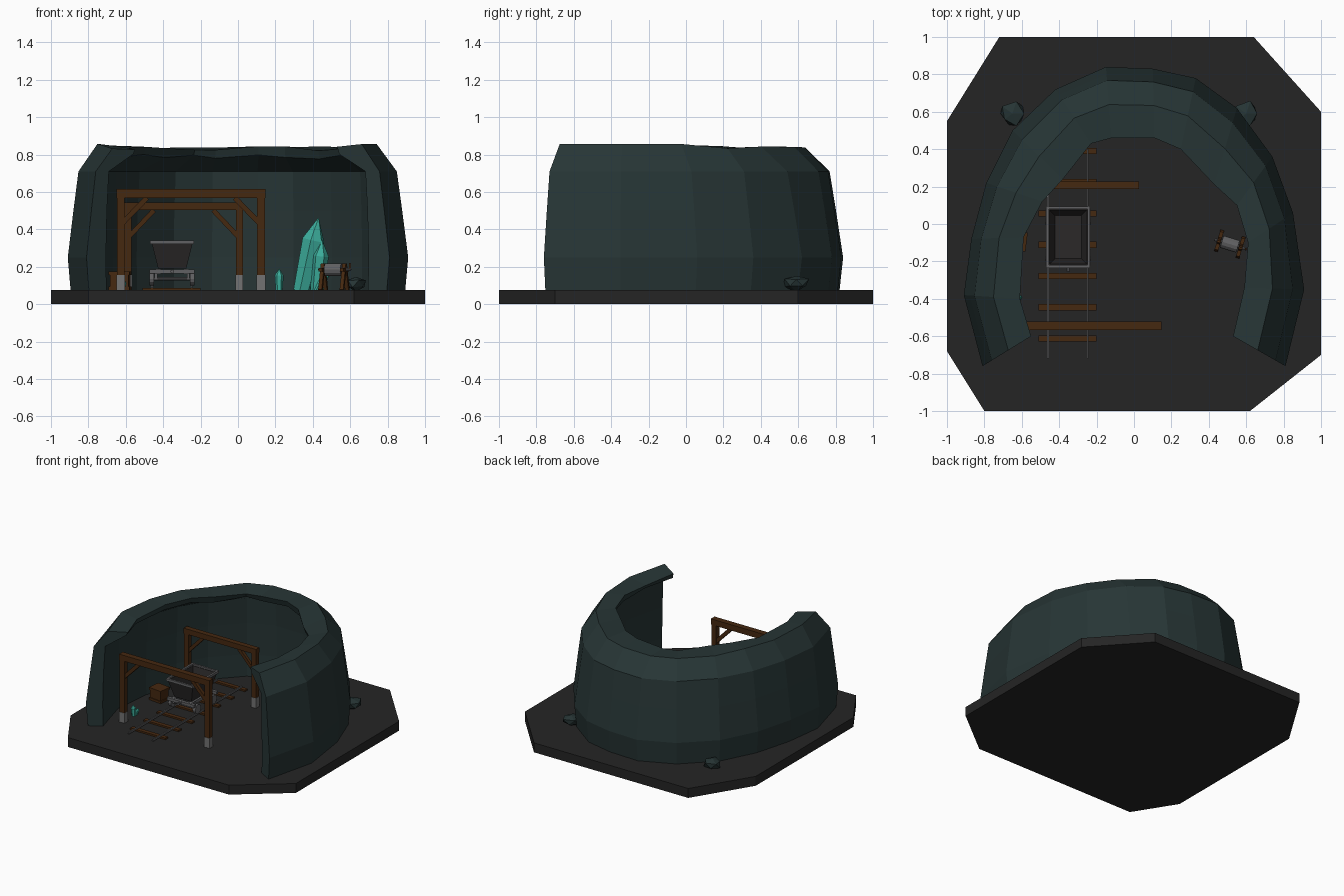
import bpy, bmesh, math, random
from mathutils import Vector, Matrix

random.seed(4)
cube = bpy.data.objects.get("Cube")
if cube:
    bpy.data.objects.remove(cube)


def material(name, r, g, b):
    m = bpy.data.materials.new(name)
    m.use_nodes = True
    m.diffuse_color = (r, g, b, 1)
    m.node_tree.nodes["Principled BSDF"].inputs["Base Color"].default_value = (r, g, b, 1)
    return m


GROUND = material("dark ground", .018, .018, .018)
ROCK = material("teal rock", .02, .036, .036)
WOOD = material("brown wood", .06, .021, .005)
METAL = material("grey metal", .12, .12, .125)
STONE = material("footing stone", .17, .17, .17)
IRON = material("dark iron", .024, .022, .022)
CRYSTAL = material("teal crystal", .045, .42, .33)
FLOOR = 0.075


def finish(name, bm, mat):
    bmesh.ops.recalc_face_normals(bm, faces=bm.faces)
    me = bpy.data.meshes.new(name)
    bm.to_mesh(me)
    bm.free()
    me.materials.append(mat)
    ob = bpy.data.objects.new(name, me)
    bpy.context.collection.objects.link(ob)
    return ob


def loft(name, rings, mat):
    """Skin closed rings of points and cap both ends."""
    bm = bmesh.new()
    vs = [[bm.verts.new(p) for p in ring] for ring in rings]
    n = len(vs[0])
    for a, b in zip(vs, vs[1:]):
        for i in range(n):
            j = (i + 1) % n
            bm.faces.new((a[i], a[j], b[j], b[i]))
    bm.faces.new(vs[0])
    bm.faces.new(vs[-1])
    return finish(name, bm, mat)


def box(name, center, size, mat, turn=0):
    bm = bmesh.new()
    bmesh.ops.create_cube(bm, size=1, matrix=Matrix.Diagonal((*size, 1)))
    ob = finish(name, bm, mat)
    ob.location = center
    ob.rotation_euler.z = turn
    return ob


def along(ob, a, b):
    ob.location = a
    ob.rotation_euler = (Vector(b) - Vector(a)).to_track_quat('Z', 'Y').to_euler()


def strut(name, a, b, w, mat):
    length = (Vector(b) - Vector(a)).length
    bm = bmesh.new()
    bmesh.ops.create_cube(bm, size=1, matrix=Matrix.Translation((0, 0, length / 2))
                          @ Matrix.Diagonal((w, w, length, 1)))
    along(finish(name, bm, mat), a, b)


def rod(name, a, b, r, mat, sides=10):
    length = (Vector(b) - Vector(a)).length
    bm = bmesh.new()
    bmesh.ops.create_cone(bm, cap_ends=True, segments=sides, radius1=r, radius2=r, depth=length,
                          matrix=Matrix.Translation((0, 0, length / 2)))
    along(finish(name, bm, mat), a, b)


def crystal(name, a, b, r):
    length = (Vector(b) - Vector(a)).length
    prof = [(.75, 0), (1, .7), (.04, 1)]
    rings = [[(r * k * math.cos(t * math.pi / 3), r * k * math.sin(t * math.pi / 3), h * length)
              for t in range(6)] for k, h in prof]
    along(loft(name, rings, CRYSTAL), a, b)


def boulder(name, center, size):
    bm = bmesh.new()
    bmesh.ops.create_icosphere(bm, subdivisions=1, radius=1)
    for v in bm.verts:
        v.co *= random.uniform(.8, 1.1)
    ob = finish(name, bm, ROCK)
    ob.location, ob.scale = center, size


# Ground slab
plan = [(-.72, 1), (.64, 1), (1, .6), (1, -.7), (.62, -1), (-.8, -1), (-1, -.68), (-1, .55)]
loft("ground_slab", [[(x, y, z) for x, y in plan] for z in (0, FLOOR)], GROUND)

# Horseshoe cave wall: widest outline and overhanging lip at each station
stations = [((-.81, -.76), (-.55, -.6)), ((-.91, -.38), (-.61, -.4)), ((-.87, -.08), (-.59, -.07)),
            ((-.79, .22), (-.49, .12)), ((-.65, .5), (-.38, .24)), ((-.42, .72), (-.23, .43)),
            ((-.15, .84), (-.12, .46)), ((.1, .83), (.11, .46)), ((.33, .78), (.25, .4)),
            ((.55, .62), (.43, .21)), ((.74, .36), (.55, .1)), ((.85, .06), (.61, -.1)),
            ((.91, -.35), (.59, -.34)), ((.81, -.76), (.53, -.6))]
# Cross-section: share of the way towards the lip, and height
section = [(.05, FLOOR), (0, .25), (.1, .5), (.19, .71), (.53, .845), (1, .83),
           (.96, .79), (.46, .71), (.42, .5), (.4, .25), (.41, FLOOR)]
rings = []
for outer, lip in stations:
    o, l = Vector(outer), Vector(lip)
    ring = []
    for t, z in section:
        p = o.lerp(l, t)
        loose = .015 if z > .75 else 0
        ring.append((p.x, p.y, z + random.uniform(-loose, loose)))
    rings.append(ring)
loft("cave_wall", rings, ROCK)

# Loose boulders
boulder("boulder_back_right", (-.65, .59, .1), (.07, .07, .045))
boulder("boulder_back_left", (.6, .59, .115), (.075, .075, .045))
boulder("boulder_inside", (.63, .08, .11), (.06, .06, .04))


# Timber supports
def support(label, left, right, y, top, w):
    box(label + "_beam", ((left + right) / 2, y, top - w / 2), (right - left, w, w), WOOD)
    for side, x, d in (("right", left + w / 2, 1), ("left", right - w / 2, -1)):
        box(f"{label}_post_{side}", (x, y, (top - w + FLOOR) / 2), (w * .9, w * .9, top - w - FLOOR), WOOD)
        box(f"{label}_foot_{side}", (x, y, FLOOR + .04), (w, w, .08), STONE)
        strut(f"{label}_brace_{side}", (x, y, top - .19), (x + d * .14, y, top - w), w * .6, WOOD)


support("front_support", -.65, .146, -.545, .615, .046)
support("rear_support", -.61, .028, .207, .545, .042)

# Track
for i in range(7):
    box(f"sleeper_{i}", (-.355, -.612 + i * .167, .081), (.31, .034, .014), WOOD)
for side, x in (("right", -.46), ("left", -.247)):
    box("rail_" + side, (x, -.16, .094), (.01, 1.12, .014), METAL)


# Mine cart: tapered open tub with rim, chassis and wheels
def rect(hx, hy, z):
    return [(sx * hx, sy * hy, z) for sx, sy in ((-1, -1), (1, -1), (1, 1), (-1, 1))]


tub = loft("cart_tub", [rect(.07, .115, .215), rect(.075, .12, .19), rect(.11, .155, .33),
                        rect(.1, .145, .33), rect(.07, .115, .215)][1:], IRON)
tub.location = (-.352, -.07, 0)
for s in (-1, 1):
    box("cart_rim_side", (-.352 + s * .11, -.07, .332), (.015, .33, .02), METAL)
    box("cart_rim_end", (-.352, -.07 + s * .157, .332), (.235, .015, .02), METAL)
    box("cart_chassis_rail", (-.352 + s * .075, -.07, .175), (.025, .3, .025), METAL)
    box("cart_chassis_end", (-.352, -.07 + s * .14, .175), (.24, .025, .022), METAL)
    y = -.07 + s * .1
    rod("cart_axle", (-.46, y, .136), (-.244, y, .136), .009, METAL)
    for x in (-.46, -.244):
        rod("cart_wheel", (x - .012, y, .136), (x + .012, y, .136), .036, METAL, 12)
        box("cart_axle_bracket", (x * .8 - .0704, y, .155), (.015, .03, .05), METAL)
rod("cart_coupling", (-.352, -.22, .175), (-.352, -.255, .175), .01, METAL)

# Crate with corner boards
box("crate", (-.63, -.09, FLOOR + .045), (.1, .09, .09), WOOD, -.12)
for z in (FLOOR + .01, FLOOR + .09):
    box("crate_band", (-.63, -.09, z), (.112, .102, .018), WOOD, -.12)

# Crystals
crystal("crystal_large", (.34, .43, .07), (.43, .41, .46), .062)
crystal("crystal_medium", (.42, .4, .07), (.45, .38, .34), .045)
crystal("crystal_lean", (.42, .38, .07), (.5, .36, .22), .025)
crystal("crystal_small", (.22, .5, .07), (.22, .5, .19), .024)
crystal("crystal_right", (-.625, -.42, .07), (-.63, -.42, .16), .02)
crystal("crystal_right_lean", (-.62, -.4, .07), (-.605, -.39, .13), .013)

# Winch: drum between two trestles
ends = [Vector((.455, -.09, .185)), Vector((.57, -.125, .185))]
axis = (ends[1] - ends[0]).normalized()
across = Vector((-axis.y, axis.x, 0))
for e in ends:
    for s in (-1, 1):
        foot = e + across * s * .05
        foot.z = FLOOR
        strut("winch_leg", foot, e + Vector((0, 0, .03)), .02, WOOD)
    strut("winch_crossbar", e - across * .05, e + across * .05, .02, WOOD)
rod("winch_drum", ends[0] + axis * .015, ends[1] - axis * .015, .034, METAL, 12)
rod("winch_shaft", ends[0] - axis * .025, ends[1] + axis * .035, .008, METAL, 8)
strut("winch_handle", ends[1] + axis * .03, ends[1] + axis * .03 + Vector((0, 0, .035)), .012, WOOD)
